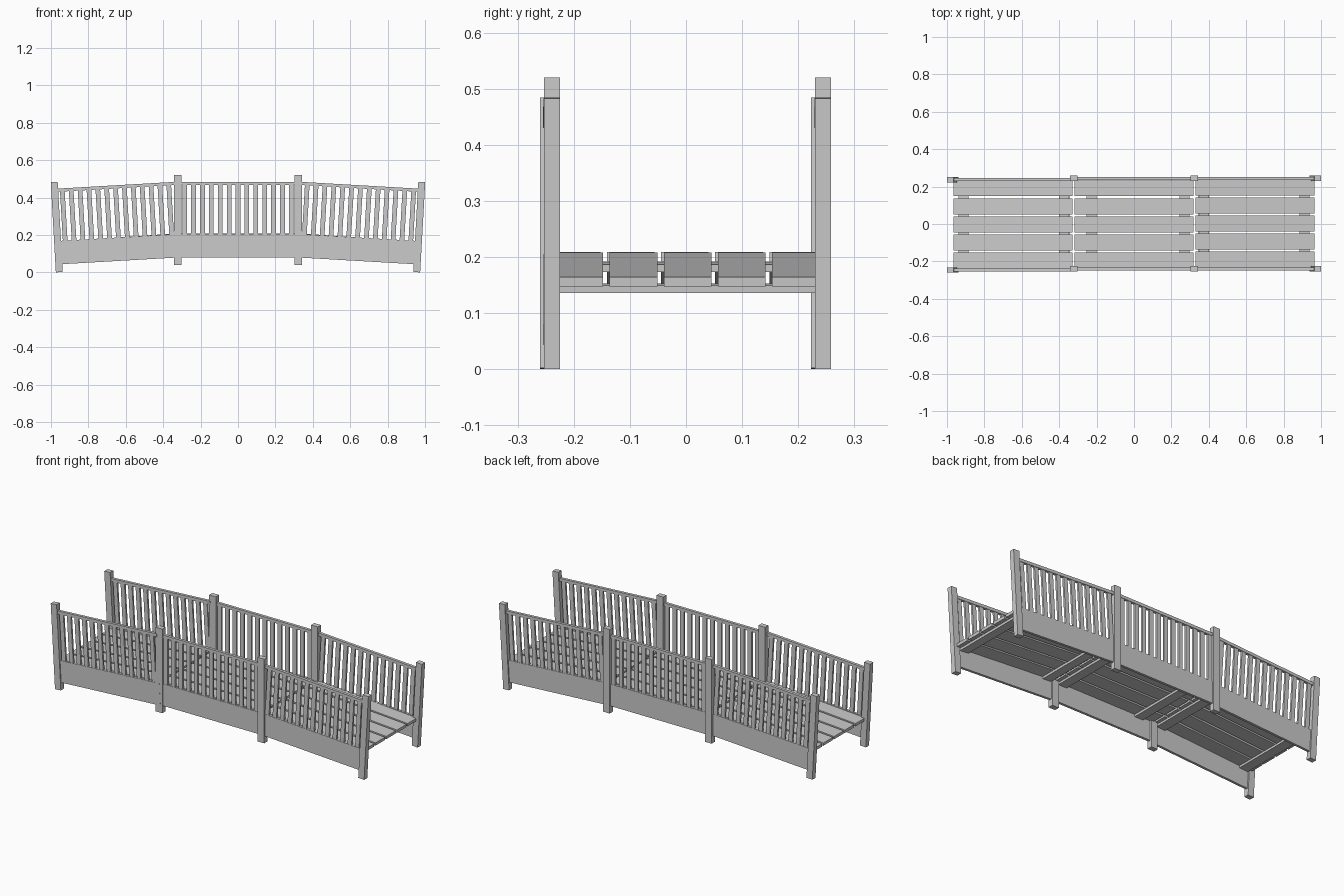
import bpy, bmesh, math
from mathutils import Matrix, Vector

if "Cube" in bpy.data.objects:
    bpy.data.objects.remove(bpy.data.objects["Cube"])

def build(name, boxes):
    """One mesh object from boxes: (centre, size, placement matrix)."""
    bm = bmesh.new()
    for c, size, m in boxes:
        mat = m @ Matrix.Translation(c) @ Matrix.Diagonal((*size, 1))
        bmesh.ops.create_cube(bm, size=1, matrix=mat)
    me = bpy.data.meshes.new(name)
    bm.to_mesh(me)
    bm.free()
    ob = bpy.data.objects.new(name, me)
    bpy.context.collection.objects.link(ob)
    return ob

def ramp(s, deg, z, y=0):
    """Frame of a section hinged at the middle span; s = -1, 0, 1."""
    return Matrix.Translation((s * 0.325, y, z)) @ Matrix.Rotation(math.radians(s * deg), 4, 'Y')

SECTIONS = {-1: ("left", -0.007), 0: ("middle", 0.0), 1: ("right", 0.0)}
BARS = 13
I = Matrix.Identity(4)

for s, (label, dy) in SECTIONS.items():
    side = ramp(s, 3.3, 0.205, dy)
    xc = s * 0.315            # panel centre along the section
    length = 0.64

    # side panels: skirt board, top rail and balusters
    for side_name, y in (("front", -0.240), ("back", 0.244)):
        build(f"{label}_{side_name}_skirt_board", [((xc, y, -0.0625), (length, 0.014, 0.125), side)])
        build(f"{label}_{side_name}_top_rail", [((xc, y, 0.271), (length, 0.016, 0.017), side)])
        bars = []
        for i in range(BARS):
            x = xc + (i - (BARS - 1) / 2) * 0.0475
            bars.append(((x, y, 0.131), (0.025, 0.011, 0.268), side))
        build(f"{label}_{side_name}_balusters", bars)

    # deck planks, running lengthwise
    dk = ramp(s, 4.0, 0.209, -0.005 if s < 1 else 0.0)
    px = s * 0.323
    build(f"{label}_deck_planks",
          [((px, 0.003 + i * 0.0965, -0.0085), (0.636, 0.085, 0.017), dk) for i in range(-2, 3)])

    # cross beams under the planks
    beam_x = (-0.227, 0.27) if s == 0 else (s * 0.05, s * 0.59)
    build(f"{label}_cross_beams",
          [((x, 0.003, -0.0235), (0.054, 0.468, 0.013), dk) for x in beam_x])

# posts: upright at the middle span, leaning outward at the ends
for s, label in ((-1, "left"), (1, "right")):
    dy = SECTIONS[s][1]
    lean = Matrix.Translation((s * 0.969, dy, 0.2425)) @ Matrix.Rotation(math.radians(s * 3.2), 4, 'Y')
    for side_name, y in (("front", -0.239), ("back", 0.244)):
        build(f"{label}_{side_name}_middle_post", [((s * 0.322, y, 0.28), (0.042, 0.029, 0.48), I)])
        build(f"{label}_{side_name}_end_post", [((0, y, 0), (0.037, 0.029, 0.483), lean)])
